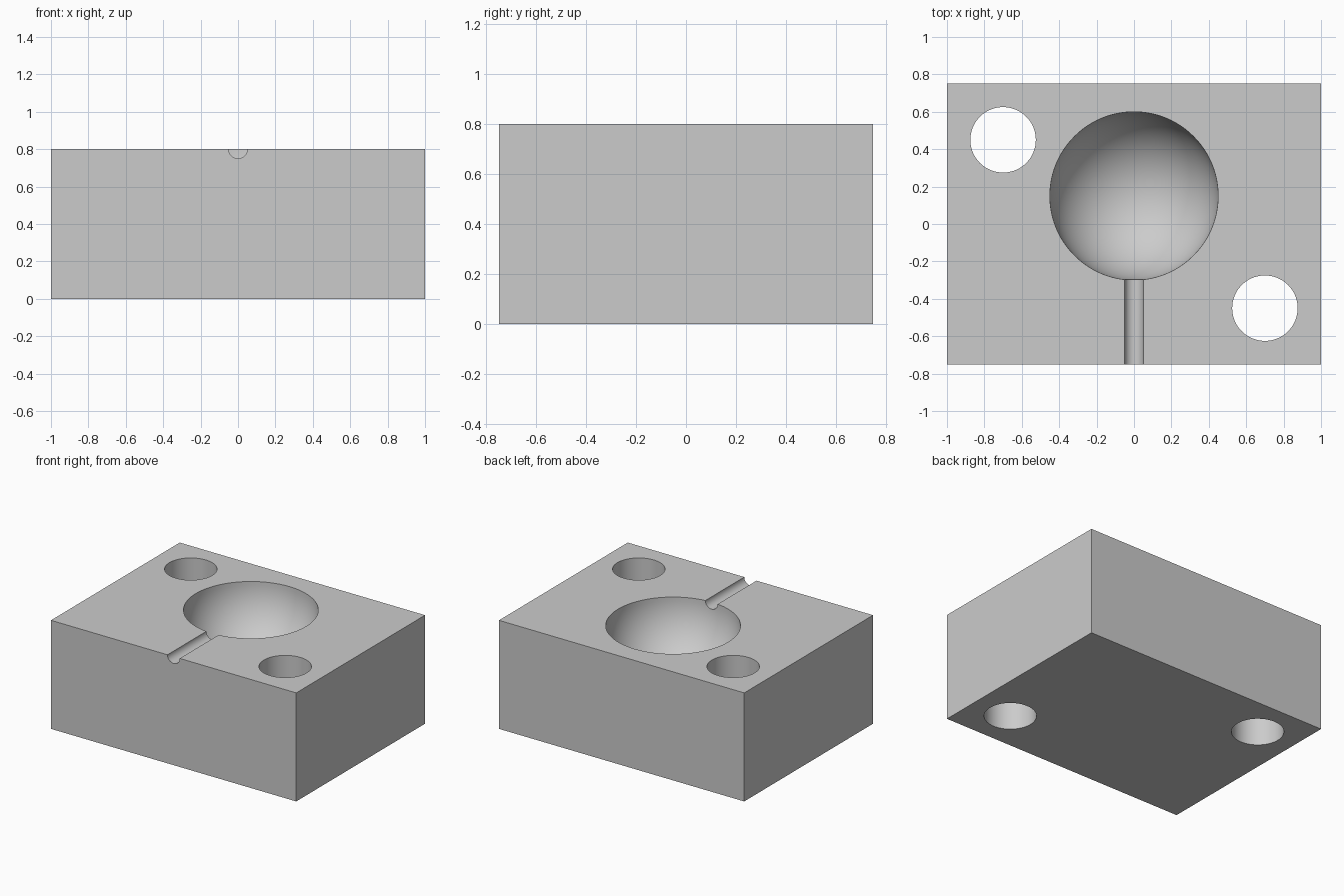
import bpy
import math

WIDTH, DEPTH, HEIGHT = 2.0, 1.5, 0.8

cube = bpy.data.objects.get("Cube")
if cube:
    bpy.data.objects.remove(cube, do_unlink=True)

# Single grey material
grey = bpy.data.materials.new("plain grey")
grey.use_nodes = True
colour = (0.6, 0.6, 0.6, 1)
grey.diffuse_color = colour
grey.node_tree.nodes["Principled BSDF"].inputs["Base Color"].default_value = colour

# Mould block
bpy.ops.mesh.primitive_cube_add(size=1, location=(0, 0, HEIGHT / 2))
block = bpy.context.object
block.name = "mould_block"
block.scale = (WIDTH, DEPTH, HEIGHT)
bpy.ops.object.transform_apply(location=True, rotation=False, scale=True)
block.data.materials.append(grey)


def carve(name):
    """Subtract the active object from the block, then remove it."""
    cutter = bpy.context.object
    cutter.name = name
    cutter.hide_render = True
    cutter.data.materials.append(grey)
    bpy.context.view_layer.objects.active = block
    cut = block.modifiers.new(name, 'BOOLEAN')
    cut.operation = 'DIFFERENCE'
    cut.solver = 'EXACT'
    cut.object = cutter
    bpy.ops.object.modifier_apply(modifier=cut.name)
    bpy.data.objects.remove(cutter, do_unlink=True)


# Hemispherical cavity
bpy.ops.mesh.primitive_uv_sphere_add(segments=96, ring_count=48, radius=0.45,
                                     location=(0, 0.15, HEIGHT))
carve("cavity_cutter")

# Pouring channel from the front edge into the cavity
bpy.ops.mesh.primitive_cylinder_add(vertices=48, radius=0.05, depth=0.8,
                                    location=(0, -0.5, HEIGHT),
                                    rotation=(math.pi / 2, 0, 0))
carve("channel_cutter")

# Two through holes on opposite corners
for side in (-1, 1):
    bpy.ops.mesh.primitive_cylinder_add(vertices=72, radius=0.175, depth=2,
                                        location=(0.7 * side, -0.45 * side, HEIGHT / 2))
    carve("hole_cutter")

bpy.ops.object.select_all(action='DESELECT')
block.select_set(True)
bpy.context.view_layer.objects.active = block
bpy.ops.object.shade_smooth_by_angle(angle=math.radians(30))
